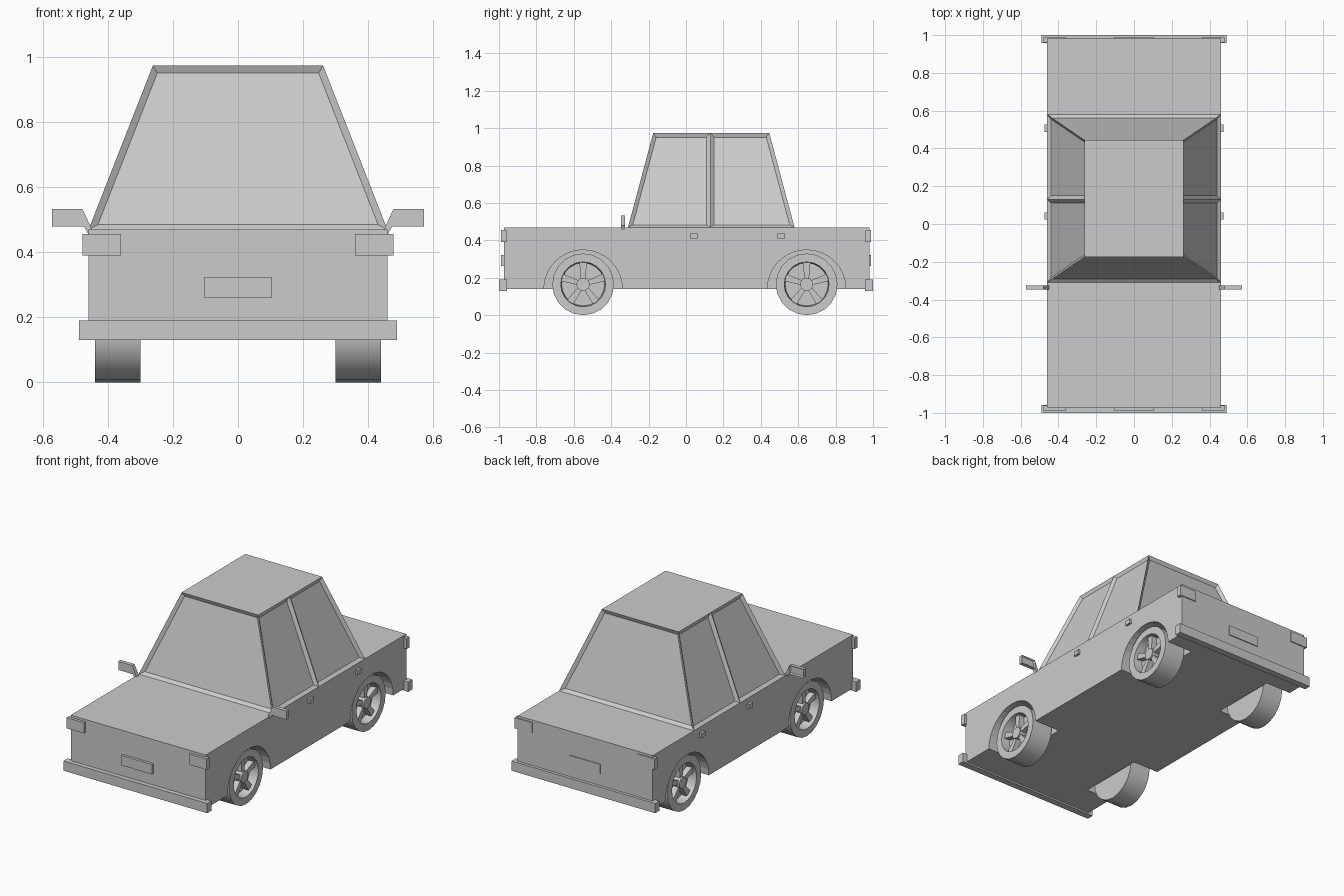
import bpy, bmesh
from math import pi, sin, cos
from mathutils import Matrix, Vector

if "Cube" in bpy.data.objects:
    bpy.data.objects.remove(bpy.data.objects["Cube"])


def finish(bm, name, smooth=False):
    bmesh.ops.recalc_face_normals(bm, faces=bm.faces)
    me = bpy.data.meshes.new(name)
    bm.to_mesh(me)
    bm.free()
    ob = bpy.data.objects.new(name, me)
    bpy.context.collection.objects.link(ob)
    if smooth:
        bpy.ops.object.select_all(action='DESELECT')
        ob.select_set(True)
        bpy.context.view_layer.objects.active = ob
        bpy.ops.object.shade_smooth_by_angle(angle=0.6)
    return ob


def add_box(bm, x, y, z):
    size = Vector((x[1] - x[0], y[1] - y[0], z[1] - z[0]))
    mid = Vector((x[0] + x[1], y[0] + y[1], z[0] + z[1])) / 2
    return bmesh.ops.create_cube(bm, size=1, matrix=Matrix.Translation(mid) @ Matrix.Diagonal((*size, 1)))['verts']


def box(name, x, y, z):
    bm = bmesh.new()
    add_box(bm, x, y, z)
    return finish(bm, name)


def add_prism(bm, pts, offset):
    face = bm.faces.new([bm.verts.new(p) for p in pts])
    ext = bmesh.ops.extrude_face_region(bm, geom=[face], use_keep_orig=True)['geom']
    bmesh.ops.translate(bm, vec=offset, verts=[v for v in ext if isinstance(v, bmesh.types.BMVert)])


def add_lathe(bm, profile, center, steps):
    # profile of (x, radius) points turned about the x axis
    c = Vector(center)
    verts = [bm.verts.new(c + Vector((x, 0, r))) for x, r in profile]
    edges = [bm.edges.new(p) for p in zip(verts, verts[1:])]
    bmesh.ops.spin(bm, geom=verts + edges, cent=c, axis=(1, 0, 0), angle=2 * pi, steps=steps)
    bmesh.ops.remove_doubles(bm, verts=bm.verts, dist=1e-5)


def mirror_x(ob):
    m = ob.modifiers.new("Mirror", 'MIRROR')
    m.use_mirror_merge = False
    return ob


AXLES = {"front": -0.55, "rear": 0.645}

# Lower body with wheel wells
body = box("body", (-0.46, 0.46), (-0.972, 0.982), (0.14, 0.47))
for end, y in AXLES.items():
    bm = bmesh.new()
    add_lathe(bm, [(0.285, 0), (0.285, 0.21), (0.52, 0.21), (0.52, 0)], (0, y, 0.139), 32)
    cutter = mirror_x(finish(bm, end + "_well_cutter"))
    cutter.hide_render = True
    cutter.hide_viewport = True
    mod = body.modifiers.new("Well", 'BOOLEAN')
    mod.operation = 'DIFFERENCE'
    mod.solver = 'EXACT'
    mod.object = cutter

# Cabin: tapered box, sides split at the pillar, windows inset
bm = bmesh.new()
for v in add_box(bm, (-0.46, 0.46), (-0.31, 0.58), (0.47, 0.975)):
    if v.co.z > 0.5:
        v.co.x = 0.262 if v.co.x > 0 else -0.262
        v.co.y = 0.445 if v.co.y > 0 else -0.175
bmesh.ops.bisect_plane(bm, geom=bm.verts[:] + bm.edges[:] + bm.faces[:],
                       plane_co=(0, 0.13, 0), plane_no=(0, 1, 0))
bm.normal_update()
panes = [f for f in bm.faces if abs(f.normal.z) < 0.8]
bmesh.ops.inset_individual(bm, faces=panes, thickness=0.02, depth=-0.015, use_even_offset=True)
finish(bm, "cabin")

# Bumpers, lights and plates at both ends
for end, outer, inner, s in (("front", -1.0, -0.96, 1), ("rear", 1.0, 0.96, -1)):
    def span(a, b):
        return tuple(sorted((outer + s * a, outer + s * b)))
    box(end + "_bumper", (-0.49, 0.49), span(0, 0.042), (0.13, 0.19))
    mirror_x(box(end + "_light", (0.36, 0.478), span(0.012, 0.04), (0.39, 0.456)))
    box(end + "_plate", (-0.105, 0.105), span(0.012, 0.035), (0.262, 0.323))

# Door handles
for end, y in (("front", 0.043), ("rear", 0.507)):
    mirror_x(box(end + "_door_handle", (0.45, 0.474), (y - 0.019, y + 0.019), (0.408, 0.436)))

# Side mirrors: housing with recessed glass, slanted arm
bm = bmesh.new()
add_prism(bm, [(x, -0.348, z) for x, z in ((0.478, 0.533), (0.474, 0.48), (0.573, 0.48), (0.573, 0.533))],
          (0, 0.023, 0))
bmesh.ops.recalc_face_normals(bm, faces=bm.faces)
glass = [f for f in bm.faces if f.normal.y > 0.9]
bmesh.ops.inset_individual(bm, faces=glass, thickness=0.008, depth=-0.008)
mirror_x(finish(bm, "mirror_housing"))
bm = bmesh.new()
add_prism(bm, [(x, -0.348, z) for x, z in ((0.478, 0.533), (0.448, 0.468), (0.46, 0.455), (0.474, 0.48))],
          (0, 0.023, 0))
mirror_x(finish(bm, "mirror_arm"))

# Wheels: tyre with dished rim, hub and five spokes
SPOKES = 5
for end, y in AXLES.items():
    c = (0, y, 0.165)
    bm = bmesh.new()
    add_lathe(bm, [(0.30, 0), (0.30, 0.165), (0.44, 0.165), (0.44, 0.12), (0.385, 0.115), (0.385, 0)], c, 20)
    mirror_x(finish(bm, end + "_tyre", True))
    bm = bmesh.new()
    add_lathe(bm, [(0.38, 0), (0.38, 0.035), (0.43, 0.035), (0.43, 0)], c, 14)
    mirror_x(finish(bm, end + "_hub", True))
    bm = bmesh.new()
    for i in range(SPOKES):
        a = 2 * pi * i / SPOKES + pi / 2
        u, w = Vector((0, cos(a), sin(a))), Vector((0, -sin(a), cos(a)))
        base = Vector(c) + Vector((0.38, 0, 0))
        add_prism(bm, [base + u * r + w * t for r, t in
                       ((0.025, -0.012), (0.118, -0.02), (0.118, 0.02), (0.025, 0.012))], (0.04, 0, 0))
    mirror_x(finish(bm, end + "_spokes"))
